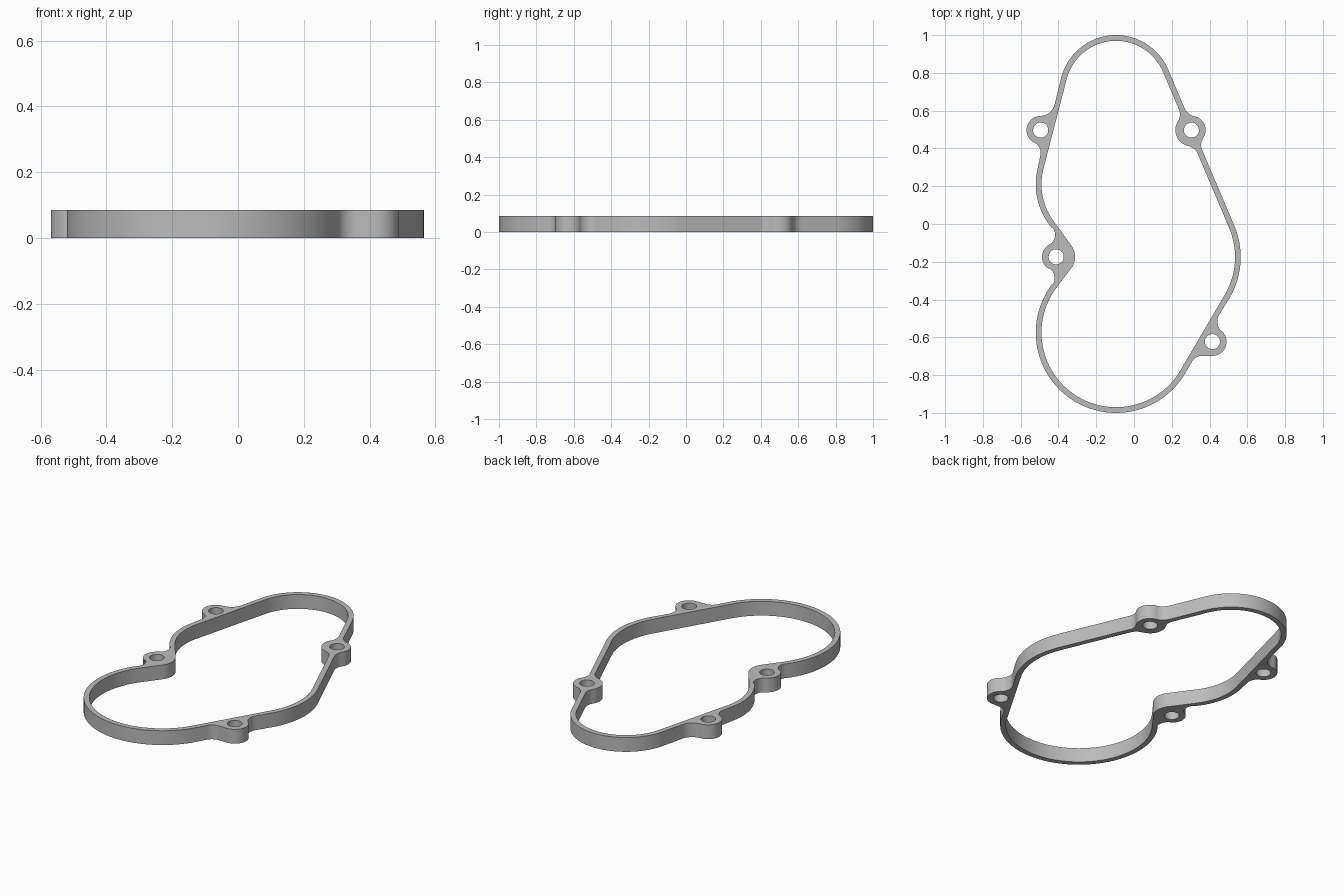
import bpy, bmesh, math
from mathutils import Vector

HEIGHT = 0.085
WALL = 0.03
BOSS_R = 0.075
HOLE_R = 0.04

cube = bpy.data.objects.get("Cube")
if cube:
    bpy.data.objects.remove(cube, do_unlink=True)

# Main rounds of the ring and centres of the bolt bosses
TOP, LEFT = (-0.095, 0.70, 0.30), (-0.165, 0.21, 0.355)
BOTTOM, RIGHT = (-0.095, -0.575, 0.425), (0.14, -0.175, 0.425)
UPPER_LEFT, UPPER_RIGHT = (-0.494, 0.497), (0.304, 0.497)
WAIST, LOWER_RIGHT = (-0.412, -0.174), (0.415, -0.623)


def boss(centre, radius=BOSS_R):
    return (*centre, radius)


def inset(c):
    return (c[0], c[1], c[2] - WALL)


def belt(circles, step=math.radians(4)):
    """Closed counter-clockwise outline of arcs joined by tangent lines.
    A negative radius makes a hollow arc."""
    normals = []
    for i, (x, y, r) in enumerate(circles):
        x2, y2, r2 = circles[(i + 1) % len(circles)]
        d = Vector((x2 - x, y2 - y))
        k = max(-1, min(1, (r - r2) / d.length))
        u = d.normalized()
        normals.append(u * k + Vector((u.y, -u.x)) * math.sqrt(1 - k * k))
    pts = []
    for i, (x, y, r) in enumerate(circles):
        a = math.atan2(normals[i - 1].y, normals[i - 1].x)
        b = math.atan2(normals[i].y, normals[i].x)
        turn = 1 if r > 0 else -1
        sweep = (turn * (b - a)) % math.tau
        if sweep > 1.8 * math.pi:
            sweep = 0
        n = max(1, math.ceil(sweep / step))
        for j in range(n + 1):
            t = a + turn * sweep * j / n
            p = Vector((x + r * math.cos(t), y + r * math.sin(t)))
            if not pts or (p - pts[-1]).length > 0.002:
                pts.append(p)
    return pts


def ring(centre, radius, n=40):
    return [Vector((centre[0] + radius * math.cos(math.tau * i / n),
                    centre[1] + radius * math.sin(math.tau * i / n)))
            for i in range(n)]


# Outer outline: rounds, bosses and the fillets beside them
outer = belt([
    TOP,
    (-0.498, 0.652, -0.08), boss(UPPER_LEFT), (-0.554, 0.377, -0.06),
    LEFT,
    (-0.478, -0.057, -0.06), boss(WAIST), (-0.48, -0.286, -0.06),
    BOTTOM,
    (0.359, -0.758, -0.06), boss(LOWER_RIGHT), (0.511, -0.516, -0.07),
    RIGHT,
    (0.415, 0.418, -0.06), boss(UPPER_RIGHT), (0.340, 0.647, -0.08),
])

# Inner outline: the same rounds inset, bulging round two bosses
inner = belt([
    inset(TOP), inset(LEFT), boss(WAIST, -0.1), inset(BOTTOM), inset(RIGHT),
    (0.273, 0.344, 0.07), boss(UPPER_RIGHT, -0.085), (0.173, 0.580, 0.07),
])

holes = [ring(c, HOLE_R) for c in (UPPER_LEFT, UPPER_RIGHT, WAIST, LOWER_RIGHT)]

# Filled flat profile with openings, extruded to the gasket's thickness
curve = bpy.data.curves.new("gasket_profile", "CURVE")
curve.dimensions = "2D"
curve.fill_mode = "BOTH"
curve.extrude = HEIGHT / 2
for loop in [outer, inner] + holes:
    spline = curve.splines.new("POLY")
    spline.points.add(len(loop) - 1)
    for point, p in zip(spline.points, loop):
        point.co = (p.x, p.y, 0, 1)
    spline.use_cyclic_u = True

profile = bpy.data.objects.new("gasket_profile", curve)
bpy.context.collection.objects.link(profile)
bpy.context.view_layer.update()
evaluated = profile.evaluated_get(bpy.context.evaluated_depsgraph_get())
mesh = bpy.data.meshes.new_from_object(evaluated)
mesh.name = "gasket_ring"
bpy.data.objects.remove(profile, do_unlink=True)

# Weld caps to walls and stand the part on the ground
bm = bmesh.new()
bm.from_mesh(mesh)
bmesh.ops.remove_doubles(bm, verts=bm.verts, dist=0.0005)
bmesh.ops.recalc_face_normals(bm, faces=bm.faces)
bmesh.ops.translate(bm, verts=bm.verts, vec=(0, 0, HEIGHT / 2))
bm.to_mesh(mesh)
bm.free()

gasket = bpy.data.objects.new("gasket_ring", mesh)
bpy.context.collection.objects.link(gasket)

# Plain grey
grey = bpy.data.materials.new("plain_grey")
grey.use_nodes = True
colour = (0.5, 0.5, 0.5, 1)
grey.diffuse_color = colour
grey.node_tree.nodes["Principled BSDF"].inputs["Base Color"].default_value = colour
mesh.materials.clear()
mesh.materials.append(grey)

bpy.ops.object.select_all(action="DESELECT")
gasket.select_set(True)
bpy.context.view_layer.objects.active = gasket
bpy.ops.object.shade_smooth_by_angle(angle=math.radians(30))
